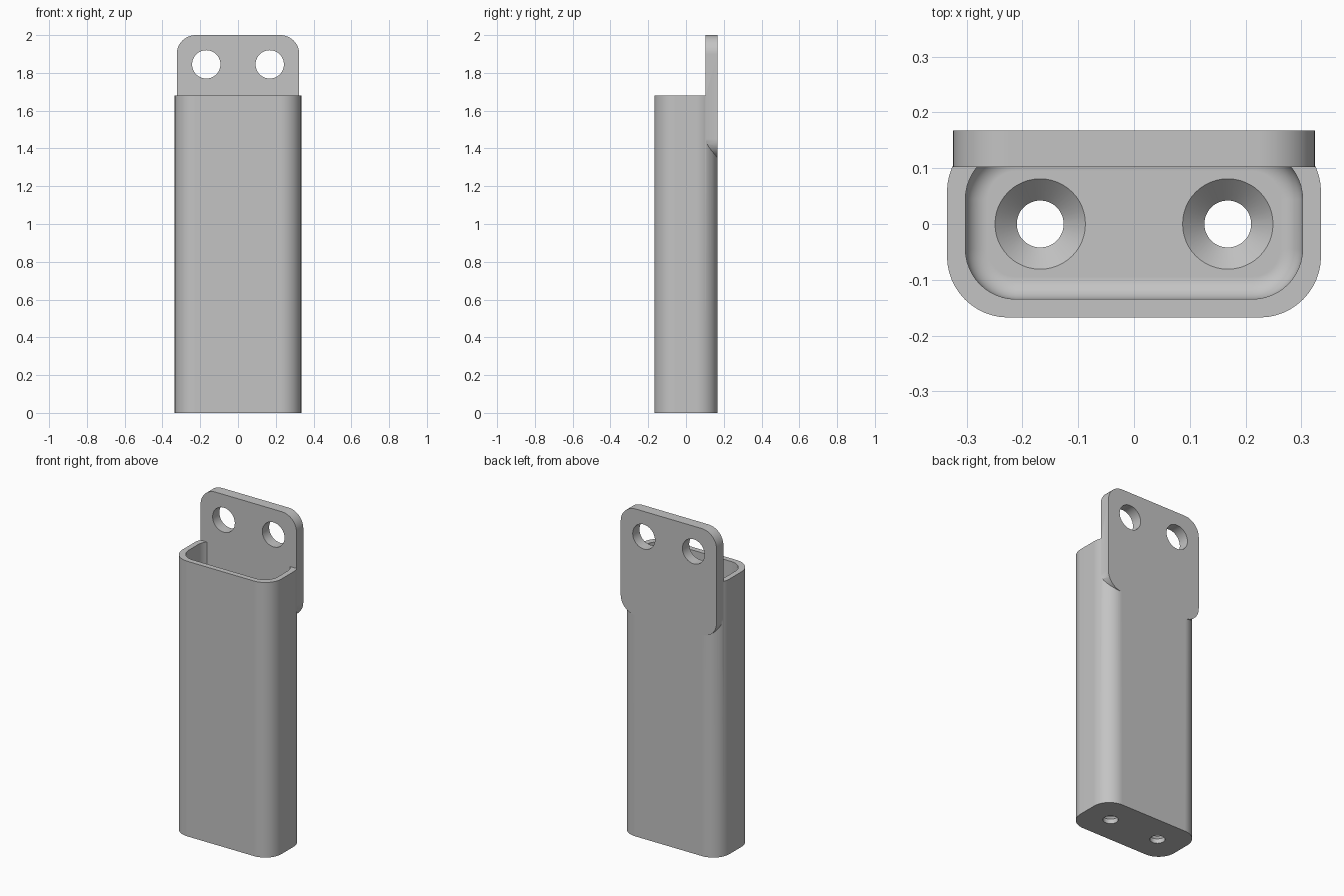
import bpy, bmesh, math
from mathutils import Vector

cube = bpy.data.objects.get("Cube")
if cube:
    bpy.data.objects.remove(cube, do_unlink=True)

WIDTH, DEPTH, HEIGHT = 0.335, 0.1675, 1.68   # half width, half depth, height
WALL, FLOOR, FILLET = 0.033, 0.067, 0.04
HOLE_X = 0.168

grey = bpy.data.materials.new("plain_grey")
grey.use_nodes = True
grey.diffuse_color = (0.55, 0.55, 0.55, 1)
grey.node_tree.nodes["Principled BSDF"].inputs["Base Color"].default_value = grey.diffuse_color


def rounded_rect(hx, hy, r, steps=12):
    """Counter-clockwise outline of a rounded rectangle."""
    pts = []
    for quarter, (sx, sy) in enumerate([(1, 1), (-1, 1), (-1, -1), (1, -1)]):
        for i in range(steps + 1):
            a = (quarter + i / steps) * math.pi / 2
            pts.append((sx * (hx - r) + r * math.cos(a), sy * (hy - r) + r * math.sin(a)))
    return pts


def circle(cx, cy, r, steps=48):
    turn = math.tau / steps
    return [(cx + r * math.cos(i * turn), cy + r * math.sin(i * turn)) for i in range(steps)]


def loft(name, layers, place=lambda x, y, h: Vector((x, y, h))):
    """Closed solid through a stack of (outline, height) layers."""
    bm = bmesh.new()
    rings = [[bm.verts.new(place(x, y, h)) for x, y in outline] for outline, h in layers]
    for low, high in zip(rings, rings[1:]):
        n = len(low)
        for i in range(n):
            j = (i + 1) % n
            bm.faces.new((low[i], low[j], high[j], high[i]))
    bm.faces.new(rings[0][::-1])
    bm.faces.new(rings[-1])
    bmesh.ops.recalc_face_normals(bm, faces=bm.faces)
    mesh = bpy.data.meshes.new(name)
    bm.to_mesh(mesh)
    bm.free()
    mesh.materials.append(grey)
    obj = bpy.data.objects.new(name, mesh)
    bpy.context.collection.objects.link(obj)
    return obj


def combine(target, tool, operation):
    """Apply a boolean and discard the tool."""
    mod = target.modifiers.new("combine", 'BOOLEAN')
    mod.operation, mod.object, mod.solver = operation, tool, 'EXACT'
    graph = bpy.context.evaluated_depsgraph_get()
    mesh = bpy.data.meshes.new_from_object(target.evaluated_get(graph))
    target.modifiers.clear()
    target.data = mesh
    bpy.data.objects.remove(tool, do_unlink=True)


# Outer sleeve
outline = rounded_rect(WIDTH, DEPTH, 0.11)
holder = loft("holder_body", [(outline, 0), (outline, HEIGHT)])

# Cavity with a filleted floor
layers = []
for i in range(9):
    a = i / 8 * math.pi / 2
    inset = FILLET * (1 - math.sin(a))
    layers.append((rounded_rect(WIDTH - WALL - inset, DEPTH - WALL - inset, 0.09 - inset),
                   FLOOR + FILLET * (1 - math.cos(a))))
layers.append((layers[-1][0], HEIGHT + 0.1))
combine(holder, loft("cavity_cutter", layers), 'DIFFERENCE')

# Countersunk screw holes in the floor
for x in (-HOLE_X, HOLE_X):
    cutter = loft("floor_hole_cutter", [
        (circle(x, 0, 0.042), -0.05), (circle(x, 0, 0.042), FLOOR - 0.039),
        (circle(x, 0, 0.081), FLOOR), (circle(x, 0, 0.081), FLOOR + 0.01)])
    combine(holder, cutter, 'DIFFERENCE')


# Back mounting plate with two round holes
def upright(x, y, h):
    return Vector((x, h, y + 1.675))


plate_outline = rounded_rect(0.324, 0.325, 0.1)
plate = loft("mounting_plate", [(plate_outline, 0.102), (plate_outline, DEPTH)], upright)
for x in (-HOLE_X, HOLE_X):
    ring = circle(x, 0.17, 0.075)
    combine(plate, loft("plate_hole_cutter", [(ring, 0), (ring, 0.3)], upright), 'DIFFERENCE')
combine(holder, plate, 'UNION')

# Smooth rounds, crisp edges
bpy.ops.object.select_all(action='DESELECT')
holder.select_set(True)
bpy.context.view_layer.objects.active = holder
bpy.ops.object.shade_smooth_by_angle(angle=math.radians(30))
normals = holder.modifiers.new("even_normals", 'WEIGHTED_NORMAL')
normals.keep_sharp = True
